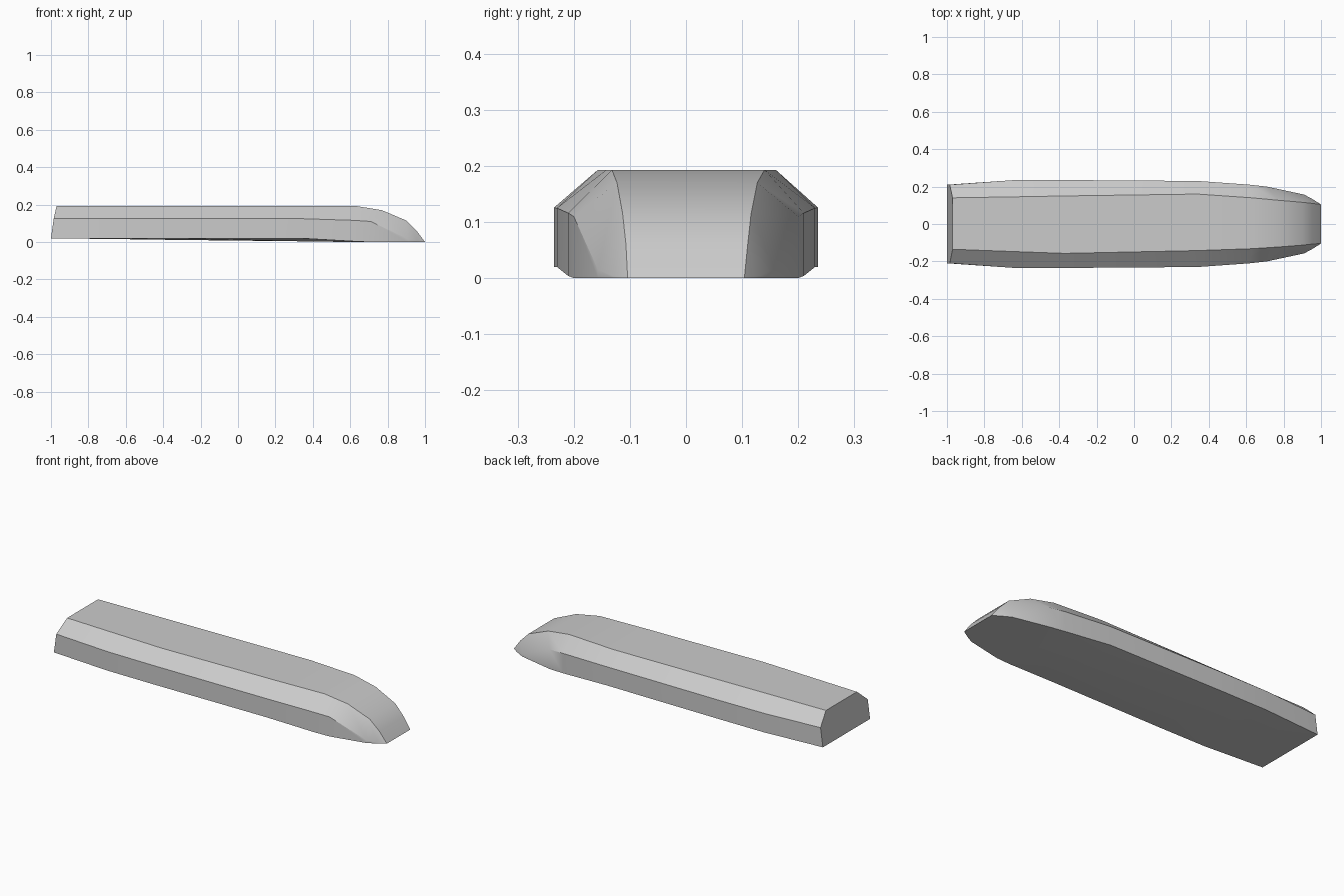
import bpy
import bmesh
import math

default = bpy.data.objects.get("Cube")
if default:
    bpy.data.objects.remove(default, do_unlink=True)

grey = bpy.data.materials.new("plain_grey")
grey.use_nodes = True
colour = (0.6, 0.6, 0.6, 1)
grey.diffuse_color = colour
grey.node_tree.nodes["Principled BSDF"].inputs["Base Color"].default_value = colour

# Stations along the hull:
# side x, half width, keel z, bottom edge z, shoulder z, deck x, deck z, deck left y, deck right y
stations = [
    (-1.0, .21, .02, .02, .127, -.97, .193, .14, .135),
    (-.65, .234, .016, .02, .127, -.65, .193, .145, .147),
    (-.37, .235, .012, .02, .126, -.37, .193, .15, .157),
    (.34, .23, .004, .02, .125, .34, .193, .16, .142),
    (.62, .21, 0, .004, .116, .63, .193, .14, .132),
    (.71, .2, 0, 0, .11, .77, .17, .127, .123),
    (.91, .157, 0, 0, .015, .9, .115, .116, .113),
    (.96, .13, 0, 0, .004, .955, .06, .11, .107),
    (1.0, .104, 0, 0, 0, 1.0, 0, .105, .103),
]

# Loft the hull through closed rings
bm = bmesh.new()
rings = []
for i, (x, w, keel, edge, shoulder, dx, dz, left, right) in enumerate(stations):
    mid_x = x + .015 if i == 0 else x
    points = [(x, 0, keel), (x, w, edge), (mid_x, w, shoulder), (dx, left, dz),
              (dx, -right, dz), (mid_x, -w, shoulder), (x, -w, edge)]
    rings.append([bm.verts.new(p) for p in points])
for a, b in zip(rings, rings[1:]):
    for i in range(len(a)):
        j = (i + 1) % len(a)
        bm.faces.new((a[i], a[j], b[j], b[i]))
bm.faces.new(rings[0])
bmesh.ops.remove_doubles(bm, verts=bm.verts, dist=.003)
bmesh.ops.recalc_face_normals(bm, faces=bm.faces)

mesh = bpy.data.meshes.new("hull")
bm.to_mesh(mesh)
bm.free()
mesh.materials.append(grey)
hull = bpy.data.objects.new("hull", mesh)
bpy.context.collection.objects.link(hull)

# Smooth the nose while keeping the chamfer edges crisp
bpy.ops.object.select_all(action="DESELECT")
hull.select_set(True)
bpy.context.view_layer.objects.active = hull
bpy.ops.object.shade_smooth_by_angle(angle=math.radians(30))
